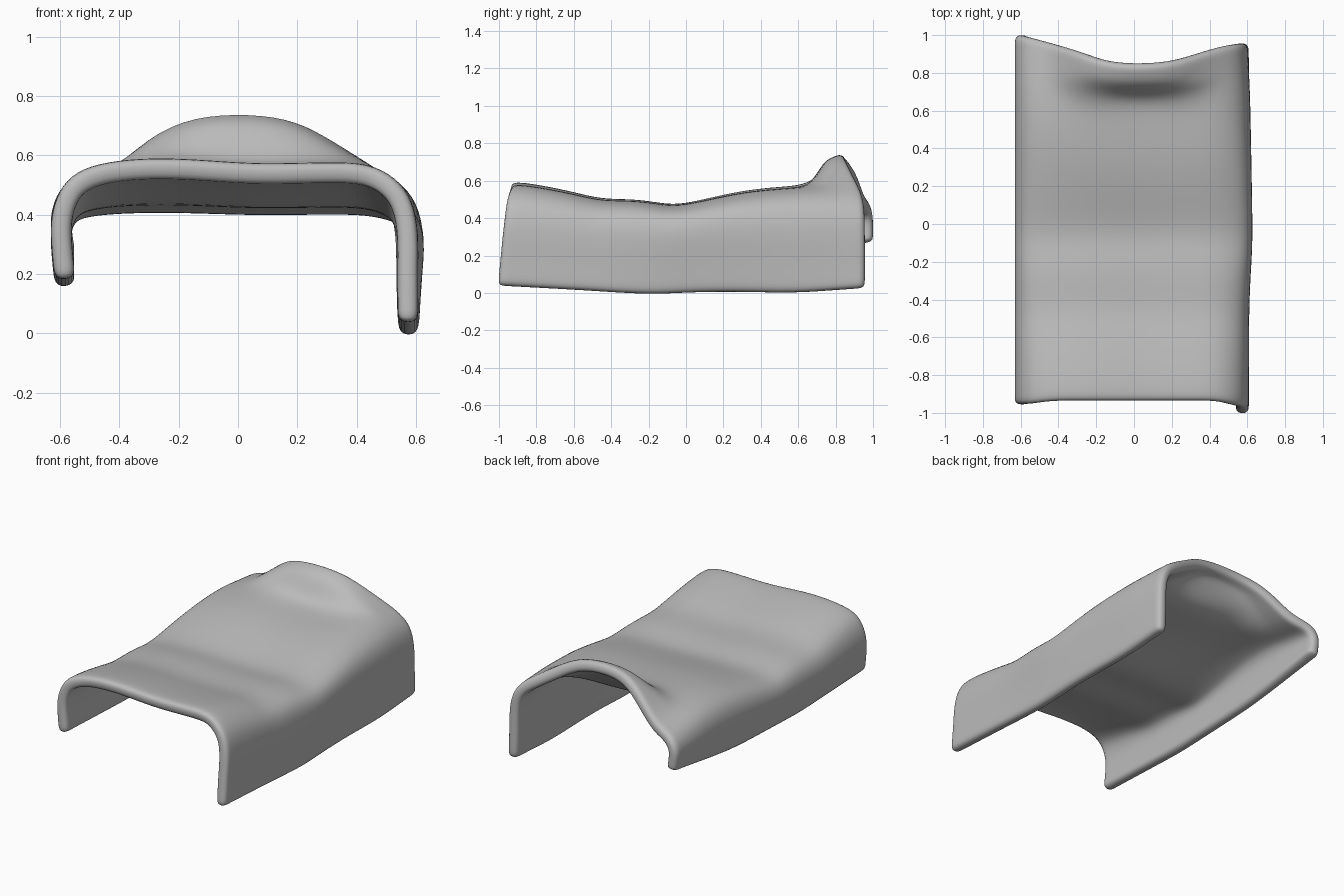
import bpy
import bmesh

cube = bpy.data.objects.get("Cube")
if cube:
    bpy.data.objects.remove(cube, do_unlink=True)


def interp(table, y):
    """Piecewise linear lookup in a list of (position, value) pairs."""
    for (a, va), (b, vb) in zip(table, table[1:]):
        if y <= b:
            return va + (vb - va) * max(0, y - a) / (b - a)
    return table[-1][1]


# Lengthwise shape: sagging top, steep back hump, two hem lines, side bulge
TOP = [(-1, .575), (-.93, .588), (-.6, .525), (-.48, .495), (-.3, .497),
       (-.05, .465), (.1, .495), (.35, .543), (.65, .568), (1, .57)]
HUMP = [(.64, 0), (.69, .3), (.74, .8), (.83, 1)]
LEFT_HEM = [(-1, .037), (-.6, .015), (-.2, -.012), (.2, .005), (.6, -.005), (1, .025)]
RIGHT_HEM = [(-1, .178), (-.3, .151), (.4, .175), (1, .267)]
LEFT_BULGE = [(-1, -.022), (-.4, -.02), (-.1, .002), (.3, -.005), (.7, -.014), (1, -.03)]
BACK_EDGE = [(-.62, 1.002), (-.52, .983), (-.33, .928), (-.2, .86), (-.1, .838),
             (.15, .838), (.3, .884), (.45, .936), (.62, .96)]

# Crosswise shape: x, share of the height above the hem, share of the hump
ACROSS = [(-.617, 0, 0), (-.624, .13, 0), (-.631, .32, 0), (-.633, .52, 0), (-.607, .75, 0),
          (-.548, .92, 0), (-.44, 1, .04), (-.3, 1.03, .46), (-.15, 1.02, .86),
          (.04, .985, 1), (.2, .99, .84), (.32, .995, .43), (.44, .99, .04),
          (.555, .9, 0), (.612, .76, 0), (.632, .55, 0), (.62, .3, 0),
          (.613, .1, 0), (.608, 0, 0)]
STATIONS = [-1, -.95, -.8, -.62, -.48, -.3, -.17, -.05, .12, .35, .55,
            .7, .78, .83, .88, .94, 1]


def cover_point(s, x, share, hump):
    if s > 0:
        y = s * interp(BACK_EDGE, x)
    else:
        # The front edge leans forward down the left flap
        lean = .015 * (abs(x) > .5) + (.05 * (1 - share) if x > .5 else 0)
        y = s * (.942 + lean)
    # Shoulders are squarer toward the middle of the length
    height = share + .5 * (1 - abs(s)) * share * (1 - share)
    hem = interp(LEFT_HEM if x > 0 else RIGHT_HEM, s)
    z = hem + height * (interp(TOP, s) - hem) + hump * .19 * interp(HUMP, y)
    if x < -.4:
        # Right shoulder droops at the back
        z -= .055 * share * max(0, s - .6) / .4
    if x > .5:
        x += interp(LEFT_BULGE, s) * min(1, 2 * share)
    return x, y, z


# Outer sheet of the draped cover
bm = bmesh.new()
rows = [[bm.verts.new(cover_point(s, *c)) for c in ACROSS] for s in STATIONS]
for a, b in zip(rows, rows[1:]):
    for j in range(len(ACROSS) - 1):
        face = bm.faces.new((a[j], a[j + 1], b[j + 1], b[j]))
        face.smooth = True
mesh = bpy.data.meshes.new("draped_cover")
bm.to_mesh(mesh)
bm.free()
cover = bpy.data.objects.new("draped_cover", mesh)
bpy.context.collection.objects.link(cover)

# Padding thickness and soft rounded rims
solid = cover.modifiers.new("thickness", 'SOLIDIFY')
solid.thickness = .07
solid.offset = -1
solid.use_even_offset = True
soft = cover.modifiers.new("soft", 'SUBSURF')
soft.levels = soft.render_levels = 2

# Grey cloth
grey = bpy.data.materials.new("grey_cloth")
grey.use_nodes = True
colour = (.5, .5, .5, 1)
grey.diffuse_color = colour
grey.node_tree.nodes["Principled BSDF"].inputs["Base Color"].default_value = colour
mesh.materials.append(grey)
